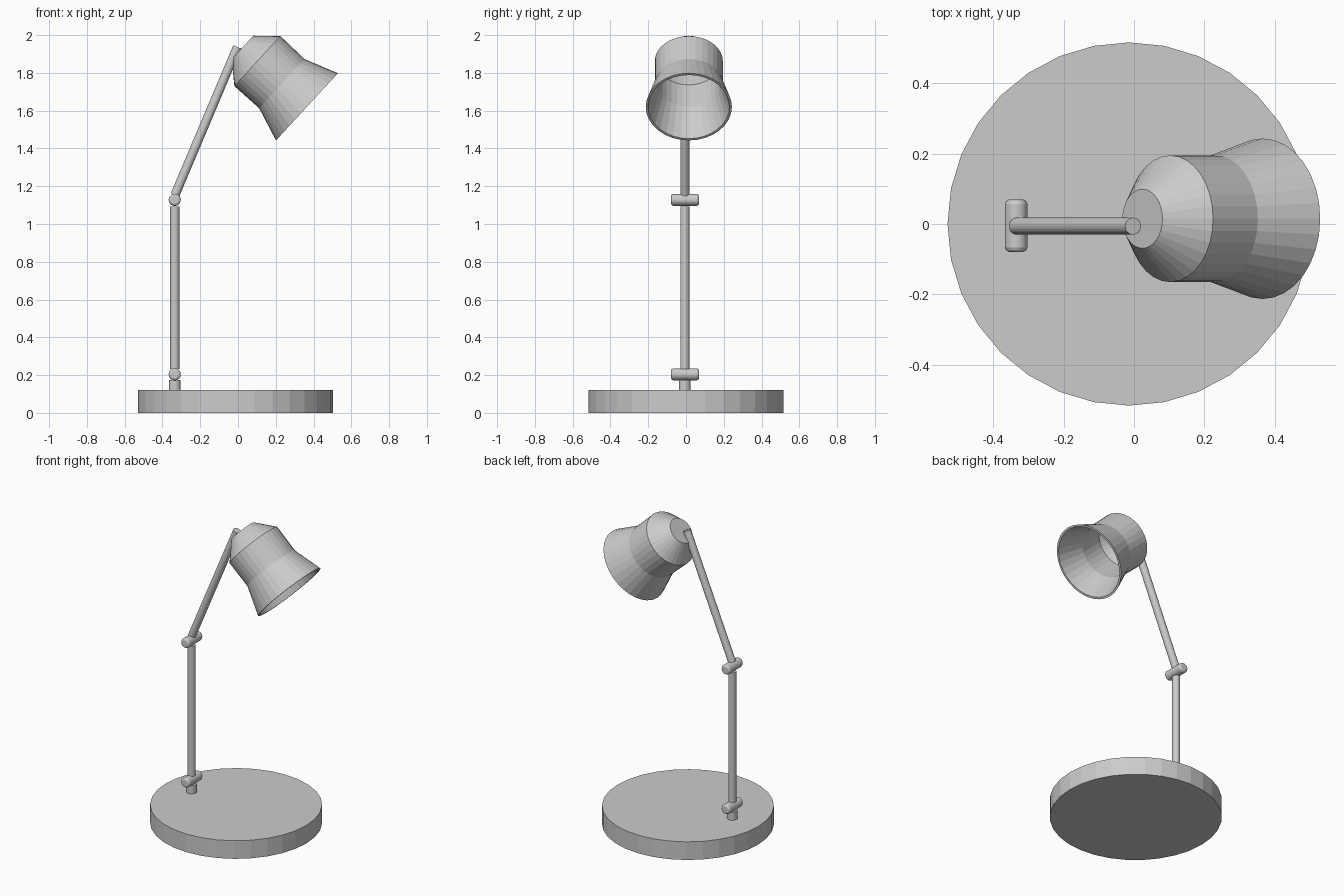
import bpy, bmesh, math
from mathutils import Vector, Matrix

if "Cube" in bpy.data.objects:
    bpy.data.objects.remove(bpy.data.objects["Cube"])

SIDES = 32


def lathe(name, start, direction, profile):
    """Revolve (distance, radius in x-z plane, radius in y) rings about an axis; both ends are capped."""
    start, d = Vector(start), Vector(direction).normalized()
    side = Vector((0, 1, 0))
    if abs(d.y) > 0.9:
        side = Vector((1, 0, 0))
    across = side.cross(d).normalized()
    bm = bmesh.new()
    rings = []
    for t, ra, rs in profile:
        ring = []
        for i in range(SIDES):
            a = 2 * math.pi * i / SIDES
            ring.append(bm.verts.new(start + d * t + across * (ra * math.cos(a)) + side * (rs * math.sin(a))))
        rings.append(ring)
    for r0, r1 in zip(rings, rings[1:]):
        for i in range(SIDES):
            j = (i + 1) % SIDES
            bm.faces.new((r0[i], r0[j], r1[j], r1[i]))
    bm.faces.new(rings[0][::-1])
    bm.faces.new(rings[-1])
    bmesh.ops.recalc_face_normals(bm, faces=bm.faces)
    mesh = bpy.data.meshes.new(name)
    bm.to_mesh(mesh)
    bm.free()
    obj = bpy.data.objects.new(name, mesh)
    bpy.context.collection.objects.link(obj)
    return obj


def rod(name, p0, p1, radius):
    d = Vector(p1) - Vector(p0)
    return lathe(name, p0, d, [(0, radius, radius), (d.length, radius, radius)])


def hinge(name, x, z):
    # Cross pin with rounded ends
    r, half = 0.032, 0.074
    prof = [(-half, 0.021, 0.021), (-half + 0.004, 0.028, 0.028), (-half + 0.012, r, r)]
    prof += [(-t, a, b) for t, a, b in reversed(prof)]
    return lathe(name, (x, -0.005, z), (0, 1, 0), prof)


# Base disc and stub
rod("base", (-0.014, 0, 0), (-0.014, 0, 0.12), 0.516)
PX, PY = -0.335, -0.006
rod("base_stub", (PX, PY, 0.11), (PX, PY, 0.175), 0.031)

# Hinges and arms
hinge("lower_hinge", PX, 0.204)
rod("lower_arm", (PX, PY, 0.232), (PX, PY, 1.093), 0.024)
hinge("upper_hinge", PX, 1.128)
rod("upper_arm", (-0.333, PY, 1.155), (-0.003, PY, 1.937), 0.024)

# Lamp shade: outer wall, rim, then inner wall
lathe("lamp_shade", (0.024, 0.015, 1.935), (0.735, 0, -0.678), [
    (0, 0.084, 0.084),
    (0.107, 0.18, 0.18),
    (0.283, 0.177, 0.18),
    (0.464, 0.242, 0.228),
    (0.464, 0.229, 0.215),
    (0.285, 0.164, 0.167),
    (0.112, 0.167, 0.167),
    (0.013, 0.078, 0.078),
])
